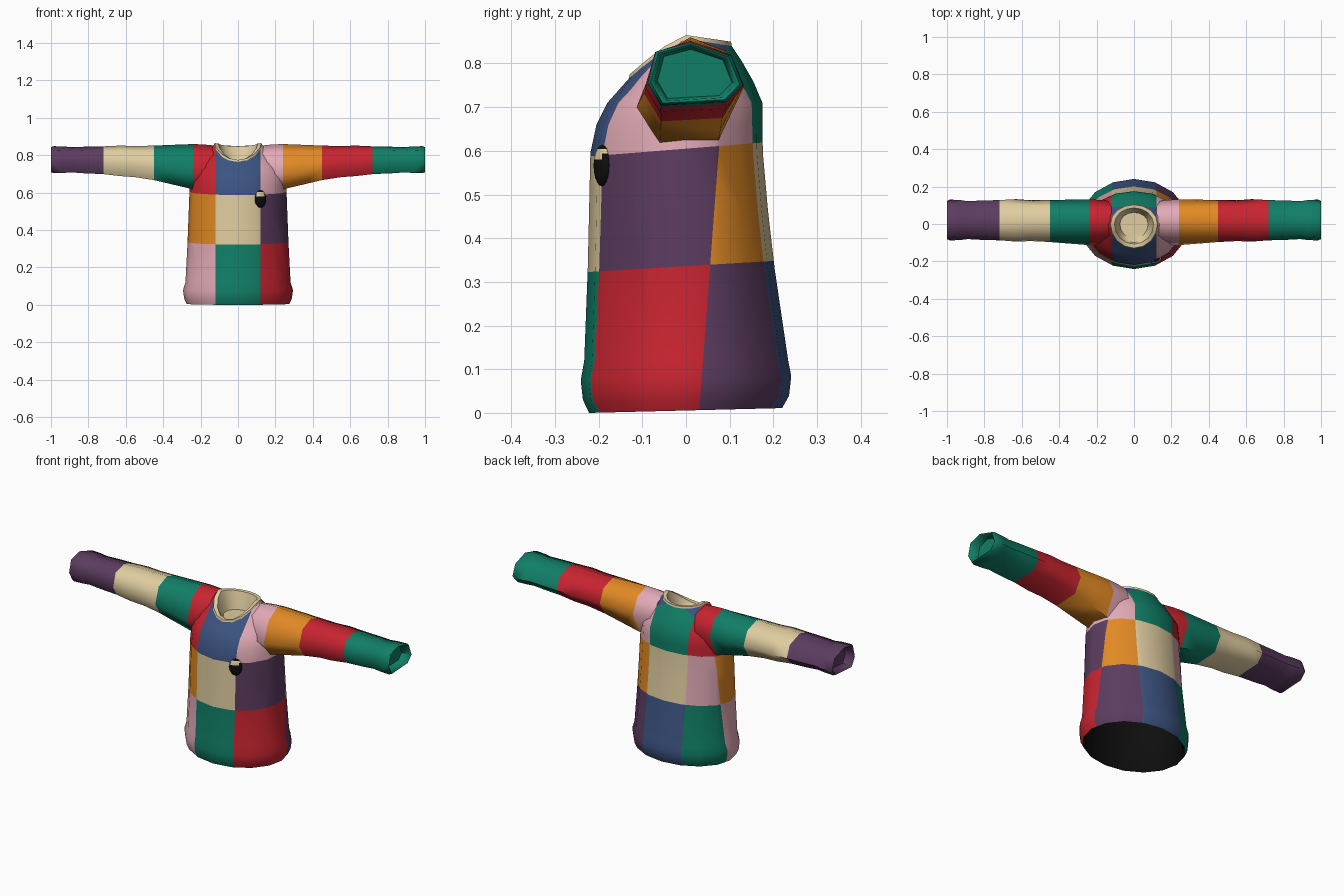
import bpy, bmesh, math
from mathutils import Vector

if "Cube" in bpy.data.objects:
    bpy.data.objects.remove(bpy.data.objects["Cube"])


def lin(c):
    c /= 255
    return c / 12.92 if c <= 0.04045 else ((c + 0.055) / 1.055) ** 2.4


COLOURS = {"red": (200, 36, 48), "teal": (16, 126, 102), "orange": (226, 138, 36),
           "cream": (224, 205, 160), "pink": (226, 170, 182), "purple": (92, 60, 96),
           "blue": (60, 84, 130), "black": (14, 14, 14)}
NAMES = list(COLOURS)
MATS = []
for name, rgb in COLOURS.items():
    m = bpy.data.materials.new(name)
    m.diffuse_color = (*[lin(c) for c in rgb], 1)
    m.use_nodes = True
    m.node_tree.nodes["Principled BSDF"].inputs["Base Color"].default_value = m.diffuse_color
    MATS.append(m)


def loft(rings, cap_start=False, cap_end=False):
    """Skin a list of equal-length point rings."""
    bm = bmesh.new()
    vs = [[bm.verts.new(p) for p in r] for r in rings]
    n = len(rings[0])
    for a, b in zip(vs, vs[1:]):
        for i in range(n):
            j = (i + 1) % n
            bm.faces.new((a[i], a[j], b[j], b[i]))
    if cap_start:
        bm.faces.new(vs[0][::-1])
    if cap_end:
        bm.faces.new(vs[-1])
    return bm


def finish(bm, name, colour, angle=60):
    """Colour faces by rule, shade and link."""
    bm.normal_update()
    for f in bm.faces:
        f.material_index = NAMES.index(colour(f.calc_center_median()))
    me = bpy.data.meshes.new(name)
    bm.to_mesh(me)
    bm.free()
    for m in MATS:
        me.materials.append(m)
    ob = bpy.data.objects.new(name, me)
    bpy.context.collection.objects.link(ob)
    bpy.ops.object.select_all(action='DESELECT')
    ob.select_set(True)
    bpy.context.view_layer.objects.active = ob
    bpy.ops.object.shade_smooth_by_angle(angle=math.radians(angle))
    return ob


N = 16
ANG = [2 * math.pi * i / N for i in range(N)]


def body_ring(z, rx, yf, yb, tilt=0.0):
    pts = []
    for a in ANG:
        y = math.sin(a) * (yb if math.sin(a) > 0 else -yf)
        pts.append(Vector((rx * math.cos(a), y, z + tilt * (y + 0.22))))
    return pts


def neck_ring(scale, dz):
    pts = []
    for a in ANG:
        s = math.sin(a)
        y = s * (0.10 if s > 0 else 0.125)
        z = 0.862 - 0.09 * max(0, -s) ** 1.3 - 0.015 * max(0, s)
        pts.append(Vector((0.122 * math.cos(a) * scale, y * scale, z + dz)))
    return pts


# Torso: straight tube with a rolled hem, closing in to the neckline
rings = [body_ring(0.0, 0.275, -0.222, 0.22, 0.025),
         body_ring(0.03, 0.288, -0.236, 0.236, 0.02),
         body_ring(0.075, 0.294, -0.241, 0.241, 0.02),
         body_ring(0.12, 0.281, -0.233, 0.234),
         body_ring(0.33, 0.27, -0.225, 0.203),
         body_ring(0.46, 0.265, -0.222, 0.188),
         body_ring(0.595, 0.26, -0.219, 0.176),
         body_ring(0.66, 0.256, -0.205, 0.175)]
chest, neck = body_ring(0.71, 0.25, -0.18, 0.175), neck_ring(1, 0)
rings.append(chest)
for t, bulge in ((0.35, 1.04), (0.7, 1.04)):
    ring = []
    for a, b in zip(chest, neck):
        p = a.lerp(b, t)
        if p.y > -0.1:
            p.x *= bulge
            p.y *= bulge
        ring.append(p)
    rings.append(ring)
rings.append(neck)
bm = loft(rings)

# Patch seams
PLANES = [((0.12, 0, 0), (1, 0, 0)), ((-0.12, 0, 0), (1, 0, 0)),
          ((0, 0, 0.336), (0, -0.06, 1)), ((0, 0, 0.605), (0, -0.08, 1)),
          ((0, 0.03, 0), (0, 1, -0.075))]
for co, no in PLANES:
    bmesh.ops.bisect_plane(bm, geom=bm.verts[:] + bm.edges[:] + bm.faces[:],
                           plane_co=co, plane_no=no, dist=1e-5)

# Patch colours per column, from hem to shoulder
PATCH = {("mid", 0): ("teal", "cream", "blue"), ("mid", 1): ("blue", "cream", "teal"),
         ("right", 0): ("red", "purple", "pink"), ("right", 1): ("purple", "orange", "pink"),
         ("left", 0): ("pink", "orange", "red"), ("left", 1): ("teal", "pink", "red")}


def patch(c):
    col = "right" if c.x > 0.12 else "left" if c.x < -0.12 else "mid"
    row = (c.z > 0.336 + 0.06 * c.y) + (c.z > 0.605 + 0.08 * c.y)
    return PATCH[col, int(c.y > 0.03 + 0.075 * c.z)][row]


finish(bm, "torso", patch)

# Collar band and bowl inside the neck
bowl = [Vector((p.x * 0.62, p.y * 0.62, 0.755)) for p in neck]
bm = loft([neck_ring(1.06, -0.012), neck_ring(1.03, 0.003), neck_ring(0.86, 0.001),
           neck_ring(0.8, -0.02), bowl], cap_end=True)
finish(bm, "collar", lambda c: "cream", 40)

# Dark lining inside the hem
hem = rings[0]
lining = [[Vector((p.x * s, p.y * s, p.z + dz)) for p in hem]
          for s, dz in ((1, 0), (0.96, 0.012), (0.9, 0.2), (0.7, 0.45))]
bm = loft(lining, cap_end=True)
bmesh.ops.reverse_faces(bm, faces=bm.faces[:])
# the loft runs upward inside the torso, so its faces look inward
finish(bm, "hem_lining", lambda c: "black")

# Sleeves: seven-sided cross-sections (y, z), wide at the shoulder, narrow at the cuff
CUFF = [(-0.083, 0.757), (-0.065, 0.825), (0.01, 0.845), (0.10, 0.815),
        (0.125, 0.752), (0.09, 0.716), (-0.055, 0.708)]
ARM = [(-0.113, 0.70), (-0.068, 0.815), (0.01, 0.86), (0.09, 0.83),
       (0.132, 0.745), (0.075, 0.625), (-0.06, 0.618)]
# x, blend towards the shoulder section, scale
STEPS = [(0.12, 1, 0.9), (0.18, 1, 0.97), (0.24, 1, 1), (0.34, 0.74, 1), (0.45, 0.45, 1.0),
         (0.55, 0.28, 1.0), (0.63, 0.16, 1.06), (0.72, 0.08, 1.02), (0.82, 0.05, 1.0),
         (0.89, 0.02, 0.97), (0.93, 0, 1.03), (0.985, 0, 1.05), (1.0, 0, 0.98),
         (0.995, 0, 0.9), (0.95, 0, 0.82)]
SLEEVE = {1: ("pink", "orange", "red", "teal"), -1: ("red", "teal", "cream", "purple")}

for side, name in ((1, "right_sleeve"), (-1, "left_sleeve")):
    secs = []
    for x, w, s in STEPS:
        ring = []
        for (y0, z0), (y1, z1) in zip(CUFF, ARM):
            y, z = y0 + (y1 - y0) * w, z0 + (z1 - z0) * w
            ring.append((side * x, 0.015 + (y - 0.015) * s, 0.775 + (z - 0.775) * s))
        secs.append(ring)
    bm = loft(secs, True, True)
    bmesh.ops.recalc_face_normals(bm, faces=bm.faces[:])
    finish(bm, name, lambda c, k=side: SLEEVE[k][sum(abs(c.x) > b for b in (0.24, 0.45, 0.72))])

# Small oval chest badge, dark with a pale top
bm = bmesh.new()
bmesh.ops.create_uvsphere(bm, u_segments=14, v_segments=10, radius=1)
for v in bm.verts:
    v.co = Vector((0.12 + 0.031 * v.co.x, -0.192 + 0.016 * v.co.y + 0.012 * v.co.x,
                   0.566 + 0.047 * v.co.z))
finish(bm, "chest_badge",
       lambda c: "cream" if 0.58 < c.z < 0.606 and abs(c.x - 0.12) < 0.022 else "black")
